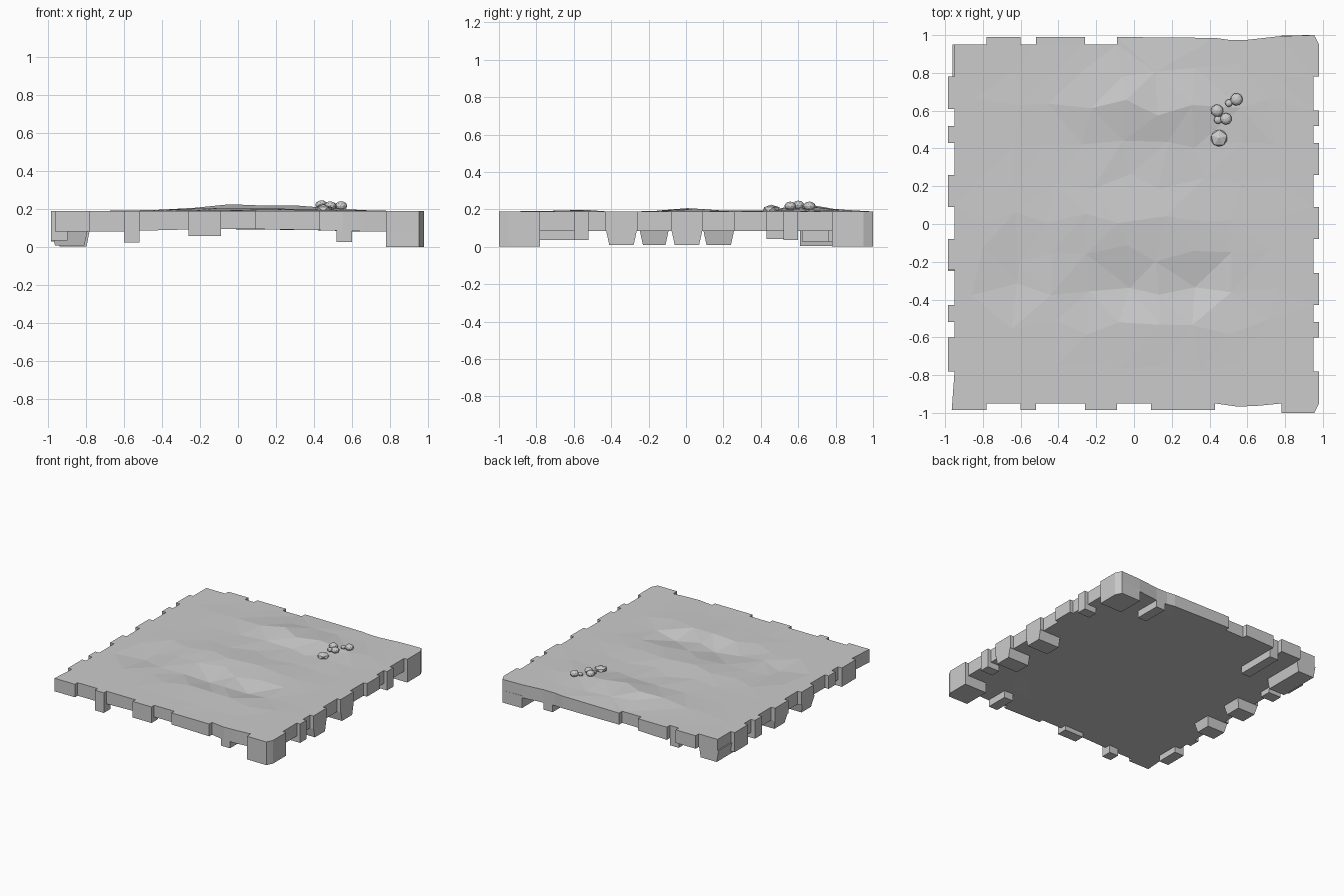
import bpy, bmesh, math, random
from mathutils import Vector
from mathutils.geometry import delaunay_2d_cdt

if "Cube" in bpy.data.objects:
    bpy.data.objects.remove(bpy.data.objects["Cube"])

random.seed(4)


def link(name, bm):
    bmesh.ops.recalc_face_normals(bm, faces=bm.faces)
    me = bpy.data.meshes.new(name)
    bm.to_mesh(me)
    bm.free()
    ob = bpy.data.objects.new(name, me)
    bpy.context.collection.objects.link(ob)
    return ob


# hills and valleys: x, y, spread x, spread y, height
BUMPS = [(0.1, 0.66, 0.38, 0.15, 0.042), (0.0, 0.02, 0.45, 0.16, 0.018),
         (0.15, -0.6, 0.4, 0.12, 0.012), (0.15, 0.33, 0.4, 0.09, -0.006),
         (-0.1, -0.28, 0.14, 0.09, -0.062), (0.3, -0.33, 0.16, 0.09, -0.032),
         (-0.6, -0.27, 0.14, 0.08, -0.022), (-0.7, 0.55, 0.12, 0.08, 0.01),
         (0.6, 0.52, 0.18, 0.08, 0.008)]


def height(x, y):
    h = sum(a * math.exp(-((x - cx) / sx) ** 2 - ((y - cy) / sy) ** 2)
            for cx, cy, sx, sy, a in BUMPS)
    fade = max(0.0, min(1.0, (0.95 - max(abs(x), abs(y))) / 0.22))
    return 0.189 + h * fade


def notched(spans, inner, outer):
    """Edge path stepping out from inner to outer over each span."""
    path = []
    for a, b in spans:
        path += [(a, inner), (a, outer), (b, outer), (b, inner)]
    return path


# jigsaw outline, counter-clockwise from the front left corner
front = [(-0.965, -0.985), (-0.78, -0.985), (-0.78, -0.95)]
front += notched([(-0.6, -0.52), (-0.26, -0.09), (0.09, 0.43)], -0.95, -0.985)
front += [(0.55, -0.967), (0.66, -0.962), (0.78, -0.95), (0.78, -1), (0.955, -1), (0.98, -0.95)]
right = [(0.98, -0.78), (0.95, -0.78)]
right += [(v, u) for u, v in notched(
    [(-0.6, -0.52), (-0.43, -0.26), (-0.08, 0.09), (0.26, 0.43), (0.52, 0.6)], 0.95, 0.98)]
right += [(0.95, 0.78), (0.98, 0.78)]
back = [(0.98, 0.95), (0.955, 1), (0.78, 0.995), (0.6, 0.975), (0.5, 0.975), (0.43, 0.985),
        (-0.09, 0.99), (-0.09, 0.95)]
back += notched([(-0.26, -0.52), (-0.6, -0.78)], 0.95, 0.99)
left = [(-0.95, 0.95)]
left += [(v, u) for u, v in notched(
    [(0.78, 0.61), (0.52, 0.43), (0.26, 0.09), (-0.08, -0.24), (-0.43, -0.52), (-0.6, -0.78)],
    -0.95, -0.985)]
outline = front + right + back + left

# terrain slab: triangulated outline plus loosely spaced inner points
n = len(outline)
pts = [Vector(p) for p in outline]
edges = [(i, (i + 1) % n) for i in range(n)]
STEP = 0.195
for i in range(-4, 5):
    for j in range(-4, 5):
        x, y = i * STEP + random.uniform(-.035, .035), j * STEP + random.uniform(-.035, .035)
        if (i + j) % 2:
            y += 0.03
        pts.append(Vector((x - 0.05, y + 0.02)))
vs, es, fs = delaunay_2d_cdt(pts, edges, [], 1, 1e-5)[:3]
bm = bmesh.new()
bv = [bm.verts.new((v.x, v.y, height(v.x, v.y))) for v in vs]
for f in fs:
    bm.faces.new([bv[i] for i in f])
ext = bmesh.ops.extrude_face_region(bm, geom=bm.faces[:], use_keep_orig=True)
for v in ext["geom"]:
    if isinstance(v, bmesh.types.BMVert):
        v.co.z = 0.083 + 0.012 * max(0, 1 - (v.co.x / 0.6) ** 2)
link("terrain_slab", bm)


# supports hanging below the rim, optionally tapered
def block(name, x0, x1, y0, y1, z, tx=0.0, ty=0.0):
    bm = bmesh.new()
    bmesh.ops.create_cube(bm, size=1)
    for v in bm.verts:
        low = v.co.z < 0
        x, y = v.co.x, v.co.y
        v.co.x = (x0 + tx * low) if x < 0 else (x1 - tx * low)
        v.co.y = (y0 + ty * low) if y < 0 else (y1 - ty * low)
        v.co.z = z if low else 0.1
    return link(name, bm)


# chamfered corner posts on the right side
for s, name in ((-1, "front_corner_post"), (1, "back_corner_post")):
    prof = [(0.78, 0.78), (0.98, 0.78), (0.98, 0.95), (0.955, 1), (0.78, 0.998)]
    bm = bmesh.new()
    lo = [bm.verts.new((x, s * y, 0)) for x, y in prof]
    hi = [bm.verts.new((x, s * y, 0.1)) for x, y in prof]
    bm.faces.new(lo)
    bm.faces.new(hi)
    for i in range(5):
        k = (i + 1) % 5
        bm.faces.new((lo[i], lo[k], hi[k], hi[i]))
    link(name, bm)

# tapered middle teeth
for y0, y1 in ((-0.43, -0.26), (-0.08, 0.09)):
    block("right_tooth", 0.79, 0.98, y0, y1, 0.008, 0, 0.02)
for y0, y1 in ((-0.25, -0.09), (0.09, 0.26)):
    block("left_tooth", -0.985, -0.79, y0, y1, 0.008, 0.02, 0.02)
# back left post and plain rim tabs
block("back_left_post", -0.96, -0.78, 0.61, 0.95, 0.003, 0.018, 0)
block("left_back_tab", -0.985, -0.85, 0.61, 0.78, 0.03)
block("left_front_tab", -0.985, -0.9, -0.78, -0.6, 0.035)
block("left_small_tab", -0.985, -0.87, 0.43, 0.52, 0.04)
for s in (-1, 1):
    block("right_small_tab", 0.87, 0.98, s * 0.56 - 0.04, s * 0.56 + 0.04, 0.035)
block("front_left_tab", -0.6, -0.52, -0.985, -0.9, 0.025)
block("front_middle_tab", -0.26, -0.09, -0.985, -0.9, 0.058)
block("front_right_tab", 0.52, 0.6, -0.96, -0.78, 0.027)
block("back_right_tab", 0.52, 0.6, 0.76, 0.975, 0.027)
block("back_left_tab", -0.6, -0.52, 0.62, 0.95, 0.027)


# small bushes and a flat stone
def ball(name, x, y, z, r, sub, flat=1.0):
    bm = bmesh.new()
    bmesh.ops.create_icosphere(bm, subdivisions=sub, radius=r)
    for v in bm.verts:
        v.co.z *= flat
    ob = link(name, bm)
    ob.location = (x, y, z)
    ob.rotation_euler.z = x * 9


for x, y, z, r in ((0.44, 0.6, 0.222, 0.033), (0.445, 0.552, 0.212, 0.022),
                   (0.487, 0.557, 0.218, 0.031), (0.502, 0.64, 0.214, 0.02),
                   (0.543, 0.66, 0.217, 0.033)):
    ball("bush", x, y, z, r, 2, 0.75)
ball("stone", 0.45, 0.455, 0.2, 0.05, 1, 0.5)
